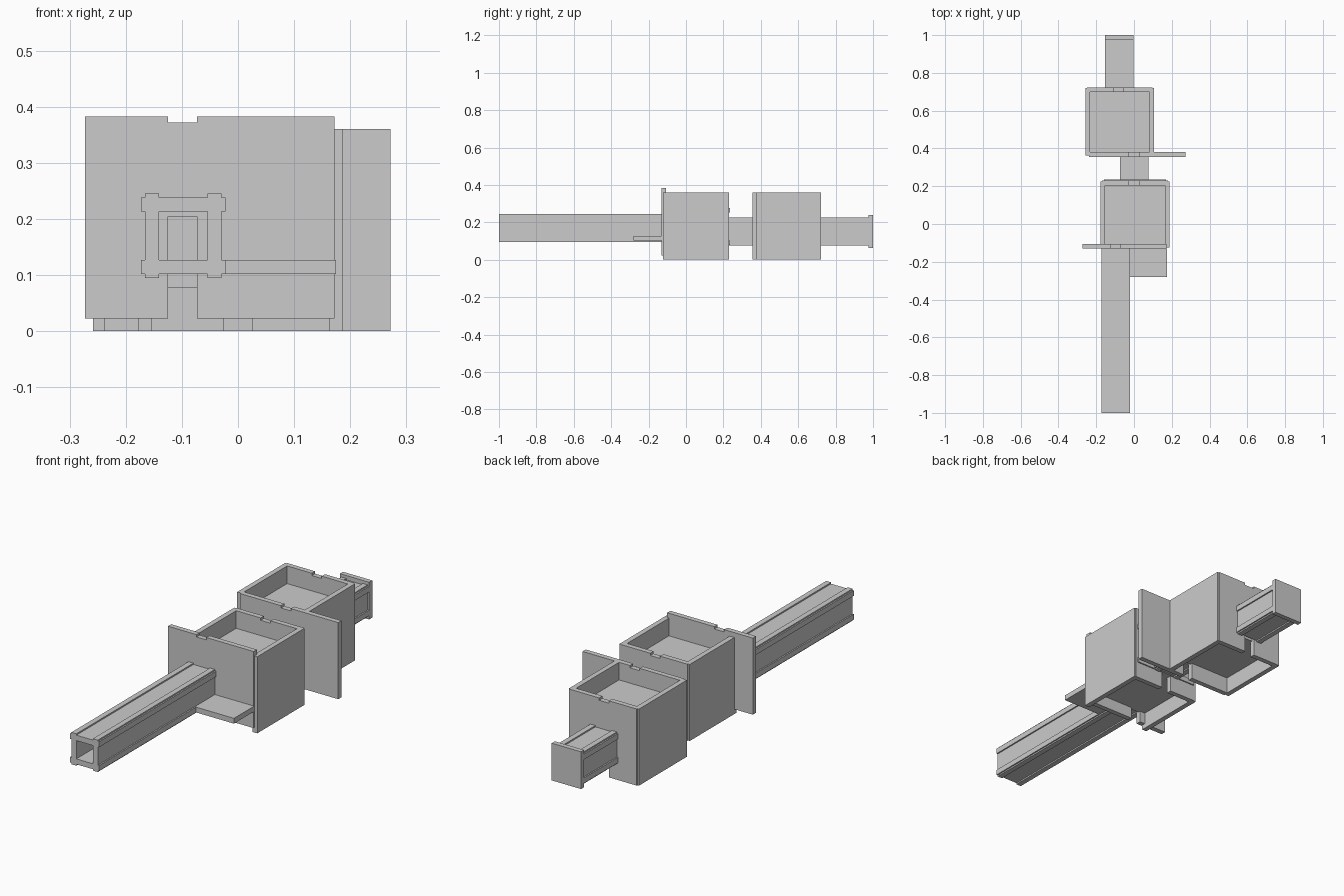
import bpy, bmesh
from mathutils import Vector

if "Cube" in bpy.data.objects:
    bpy.data.objects.remove(bpy.data.objects["Cube"])


def finish(name, bm):
    bmesh.ops.recalc_face_normals(bm, faces=bm.faces)
    mesh = bpy.data.meshes.new(name)
    bm.to_mesh(mesh)
    bm.free()
    obj = bpy.data.objects.new(name, mesh)
    bpy.context.collection.objects.link(obj)
    return obj


def box(name, x, y, z):
    """Axis-aligned board given as three (low, high) ranges."""
    bm = bmesh.new()
    bmesh.ops.create_cube(bm, size=1)
    for v in bm.verts:
        v.co = Vector([r[0] if c < 0 else r[1] for c, r in zip(v.co, (x, y, z))])
    return finish(name, bm)


def extrude_y(name, loops, y0, y1):
    """Extrude an XZ outline, with optional inner hole loops, along y."""
    bm = bmesh.new()
    edges = []
    for loop in loops:
        vs = [bm.verts.new((x, y0, z)) for x, z in loop]
        edges += [bm.edges.new((a, b)) for a, b in zip(vs, vs[1:] + vs[:1])]
    bmesh.ops.triangle_fill(bm, edges=edges, use_beauty=True, use_dissolve=False)
    res = bmesh.ops.extrude_face_region(bm, geom=bm.faces[:], use_keep_orig=True)
    for v in res["geom"]:
        if isinstance(v, bmesh.types.BMVert):
            v.co.y = y1
    return finish(name, bm)


def slotted_panel(name, x0, x1, z0, z1, cx, y0, y1):
    """End panel with a shallow top notch and a tall slot from below."""
    a, b = cx - 0.0255, cx + 0.0255
    pts = [(x0, z0), (a, z0), (a, SLOT_TOP), (b, SLOT_TOP), (b, z0), (x1, z0),
           (x1, z1), (b, z1), (b, z1 - 0.011), (a, z1 - 0.011), (a, z1), (x0, z1)]
    return extrude_y(name, [pts], y0, y1)


def beam(name, cx, cz, y0, y1):
    """Hollow square beam with raised ribs along its corners."""
    r, w, h = 0.075, 0.0685, 0.043
    quad = [(w, h), (r, h), (r, w), (w, w), (w, r), (h, r), (h, w)]
    outline = []
    for _ in range(4):
        outline += quad
        quad = [(-z, x) for x, z in quad]
    hole = [(-h, -h), (h, -h), (h, h), (-h, h)]
    shift = lambda pts: [(cx + x, cz + z) for x, z in pts]
    return extrude_y(name, [shift(outline), shift(hole)], y0, y1)


SLOT_TOP = 0.204
T = 0.024  # board thickness

# Two open boxes: side walls, lower and upper shelves, slotted back panel
# columns: tag, centre x, front y, back y, shelf end y, back slot x
for tag, cx, y0, y1, shelf_y, back_slot in (
        ("front", 0.005, -0.13, 0.229, 0.235, 0.0),
        ("rear", -0.076, 0.356, 0.723, 0.71, -0.08)):
    for side, s in (("left", -1), ("right", 1)):
        xs = sorted((cx + s * 0.182, cx + s * 0.158))
        box(f"{tag}_box_{side}_wall", xs, (y0 + 0.006, y1 - 0.004), (0, 0.36))
    for level, z in (("lower", 0.078), ("upper", 0.253)):
        box(f"{tag}_box_{level}_shelf", (cx - 0.165, cx + 0.165),
            (y0 + 0.012, shelf_y), (z, z + T))
    slotted_panel(f"{tag}_box_back_panel", cx - 0.174, cx + 0.174, 0, 0.36,
                  back_slot, y1 - T, y1)

# Wide front plates of each box
slotted_panel("front_box_front_plate", -0.273, 0.172, 0.023, 0.383, -0.099,
              -0.13, -0.106)
slotted_panel("rear_box_front_plate", -0.238, 0.272, 0, 0.36, 0.0, 0.356, 0.38)

# Beams joining the boxes
beam("front_beam", -0.0975, 0.17, -1.0, -0.13)
beam("middle_beam", 0.001, 0.15, 0.23, 0.356)
beam("rear_beam", -0.078, 0.15, 0.722, 0.978)

# End cap and small front ledge
box("rear_end_cap", (-0.154, -0.002), (0.977, 1.0), (0.064, 0.239))
box("front_ledge", (-0.024, 0.175), (-0.28, -0.13), (0.102, 0.127))
